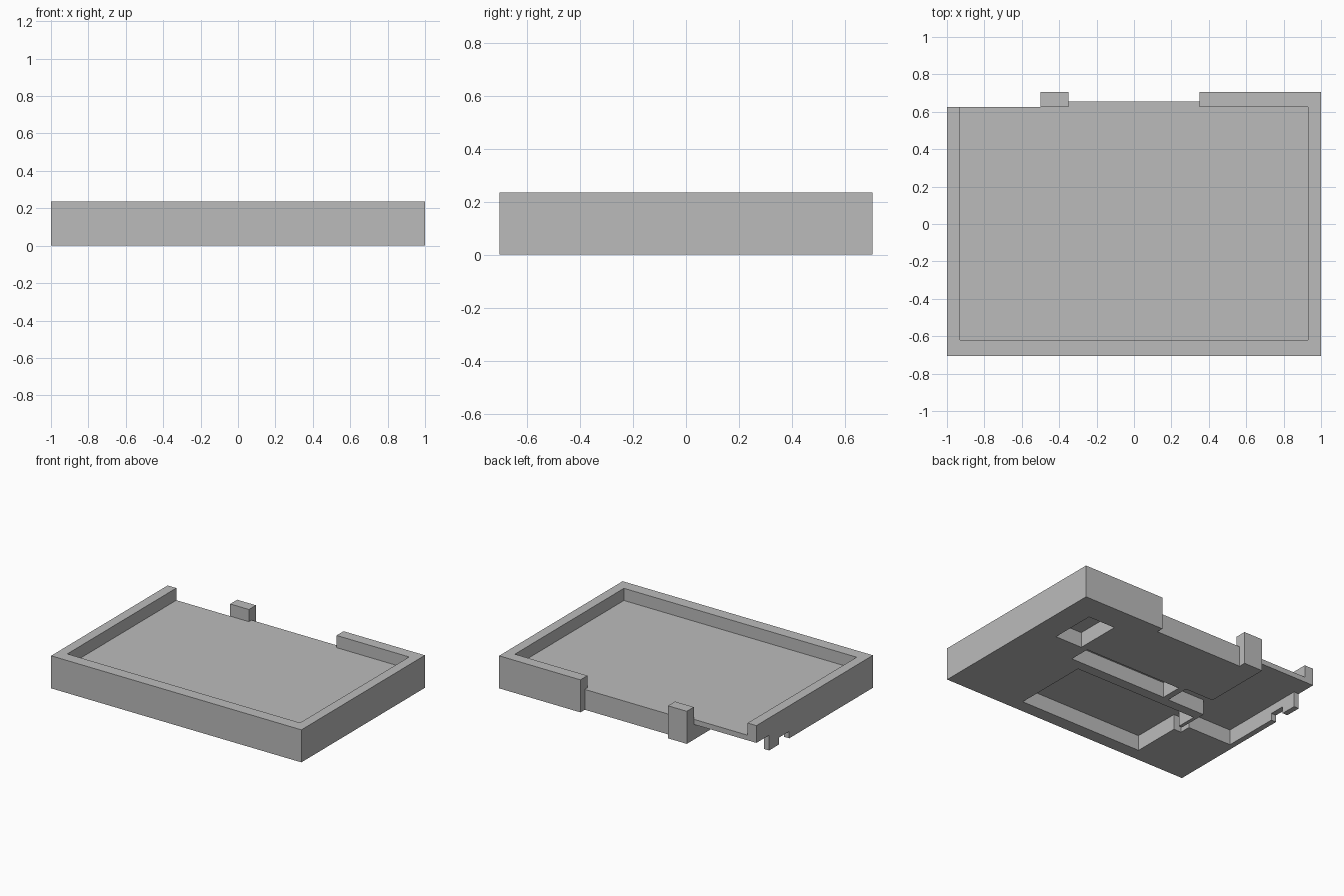
import bpy, bmesh

if "Cube" in bpy.data.objects:
    bpy.data.objects.remove(bpy.data.objects["Cube"])

FLOOR, TOP, DEPTH = 0.147, 0.235, 0.11   # tray floor, rim top, underside pocket depth

grey = bpy.data.materials.new("plain grey")
grey.diffuse_color = (0.5, 0.5, 0.5, 1)
grey.use_nodes = True
grey.node_tree.nodes["Principled BSDF"].inputs["Base Color"].default_value = grey.diffuse_color


def prism(name, pts, z0, z1):
    """Extrude a counter-clockwise outline from z0 to z1."""
    bm = bmesh.new()
    low = [bm.verts.new((x, y, z0)) for x, y in pts]
    high = [bm.verts.new((x, y, z1)) for x, y in pts]
    n = len(pts)
    bm.faces.new(low[::-1])
    bm.faces.new(high)
    for i in range(n):
        j = (i + 1) % n
        bm.faces.new((low[i], low[j], high[j], high[i]))
    mesh = bpy.data.meshes.new(name)
    bm.to_mesh(mesh)
    bm.free()
    mesh.materials.append(grey)
    ob = bpy.data.objects.new(name, mesh)
    bpy.context.collection.objects.link(ob)
    return ob


def rect(x0, x1, y0, y1):
    return [(x0, y0), (x1, y0), (x1, y1), (x0, y1)]


# Full-height body outline with the stepped back edge and tab
tray = prism("tray_body", [
    (-1, -0.705), (1, -0.705), (1, 0.705), (0.35, 0.705), (0.35, 0.655),
    (-0.35, 0.655), (-0.35, 0.705), (-0.5, 0.705), (-0.5, 0.625), (-1, 0.625)], 0, TOP)

# Tray interior, open at the back on both sides of the tab
cuts = [("tray_interior", [
    (-0.93, -0.62), (0.93, -0.62), (0.93, 0.625), (0.35, 0.625), (0.35, 0.8),
    (-0.35, 0.8), (-0.35, 0.625), (-0.5, 0.625), (-0.5, 0.8), (-0.93, 0.8)], FLOOR, 0.4)]

# Underside pockets
cuts += [(name, pts, -0.1, DEPTH) for name, pts in (
    ("small_pocket", rect(0.60, 0.815, 0.18, 0.515)),
    ("slot_pocket", rect(-0.23, 0.55, 0.025, 0.18)),
    ("large_pocket", rect(-0.55, 0.435, -0.61, -0.05)),
    ("corner_pocket", [
        (-0.96, -0.17), (-0.575, -0.17), (-0.575, 0.02), (-0.275, 0.02), (-0.275, 0.2),
        (-0.5, 0.2), (-0.5, 0.8), (-1.1, 0.8), (-1.1, 0.48), (-0.96, 0.48)]),
    ("link_channel", [(-0.61, -0.25), (-0.53, -0.25), (-0.53, -0.2),
                      (-0.575, -0.2), (-0.575, -0.15), (-0.61, -0.15)]),
)]

# Low notch through the left side wall
cuts.append(("side_notch", rect(-1.1, -0.9, 0.25, 0.365), -0.1, 0.05))

for name, pts, z0, z1 in cuts:
    cutter = prism(name + "_cutter", pts, z0, z1)
    cutter.hide_render = True
    cutter.hide_viewport = True
    mod = tray.modifiers.new(name, 'BOOLEAN')
    mod.operation = 'DIFFERENCE'
    mod.solver = 'EXACT'
    mod.object = cutter
